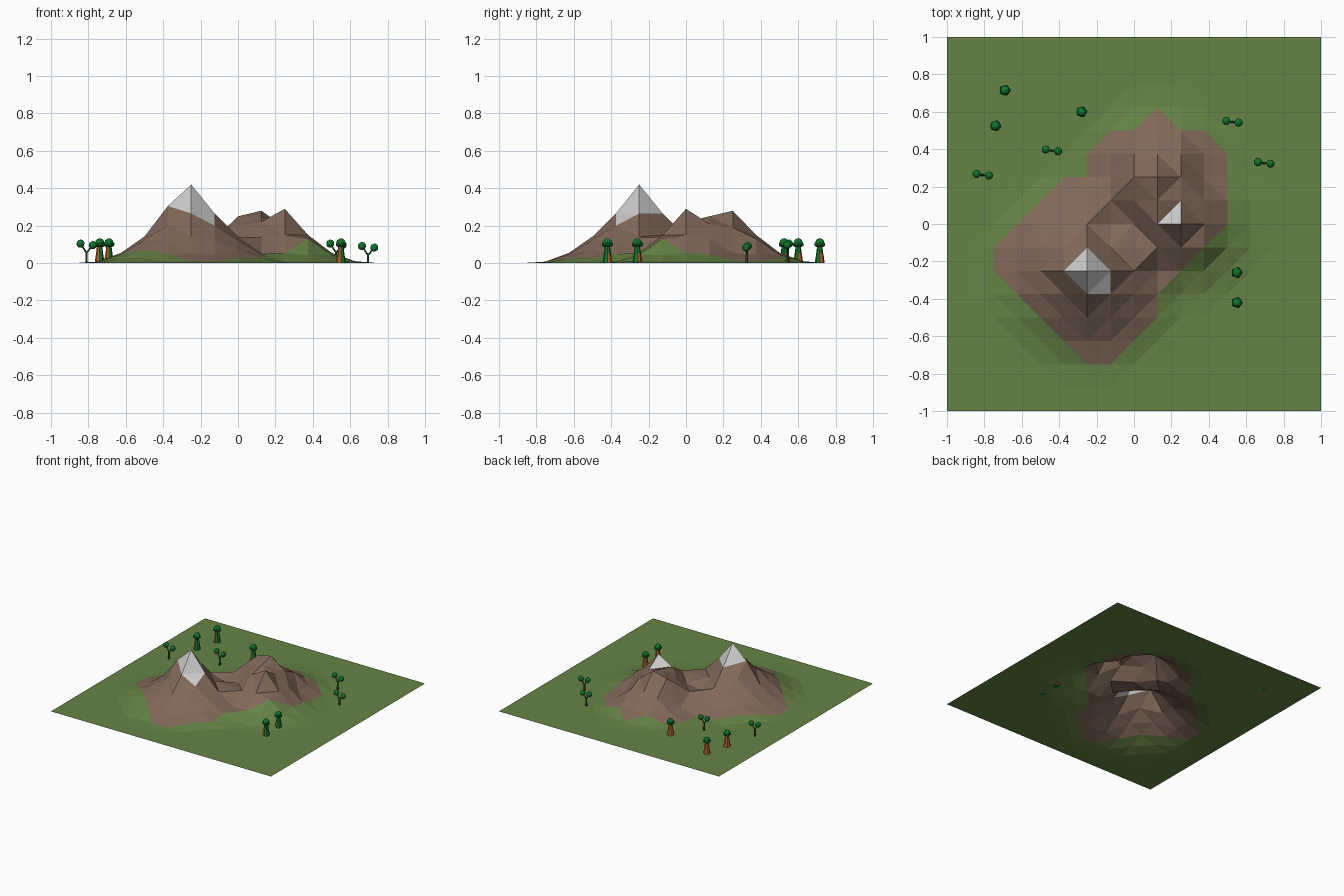
import bpy, bmesh, math
from mathutils import Vector, Matrix

if "Cube" in bpy.data.objects:
    bpy.data.objects.remove(bpy.data.objects["Cube"])

def material(name, rgb):
    m = bpy.data.materials.new(name)
    m.diffuse_color = (*rgb, 1)
    m.use_nodes = True
    m.node_tree.nodes["Principled BSDF"].inputs["Base Color"].default_value = m.diffuse_color
    return m

GRASS = material("grass", (.13, .23, .06))
ROCK = material("rock", (.22, .14, .10))
SNOW = material("snow", (.75, .75, .75))
BARK = material("orange_bark", (.45, .12, .025))
TWIG = material("dark_bark", (.14, .06, .025))
LEAF = material("leaves", (.005, .2, .03))

def finish(name, bm, mats):
    me = bpy.data.meshes.new(name)
    bm.to_mesh(me)
    bm.free()
    for m in mats:
        me.materials.append(m)
    ob = bpy.data.objects.new(name, me)
    bpy.context.collection.objects.link(ob)
    return ob

# Terrain heights: three peaks with radial falloff on a 16 x 16 grid
S = .125
TALL = [(0, .42), (.125, .265), (.177, .20), (.25, .142), (.375, .055), (.5, .008), (.56, 0)]
LOW = [(0, .29), (.125, .19), (.177, .14), (.25, .085), (.375, .02), (.45, 0)]
SIDE = [(0, .28), (.125, .15), (.177, .13), (.25, .055), (.375, .01), (.45, 0)]
PEAKS = [(-.25, -.25, TALL), (.25, 0, SIDE), (.125, .25, SIDE)]
# Ridge, shoulder and hollow corrections by grid index
FIX = {(-3, -2): .305, (-1, -3): .20, (2, 0): .29, (1, 0): .22, (1, 1): .25, (0, 2): .25,
       (0, 1): .20, (2, 1): .21, (2, 2): .19, (0, -1): .14, (1, -1): .14, (0, -2): .14,
       (-1, 0): .10, (0, 0): .12, (-1, -1): .15, (-2, 0): .14, (-1, 1): .13}

def falloff(profile, d):
    for (a, za), (b, zb) in zip(profile, profile[1:]):
        if d <= b:
            return za + (zb - za) * (d - a) / (b - a)
    return 0

def height(i, j):
    if (i, j) in FIX:
        return FIX[i, j]
    return max(falloff(p, math.hypot(i * S - x, j * S - y)) for x, y, p in PEAKS)

# Outline of the rocky area and of the snow caps, in grid units
ROCK_EDGE = [(-6, -1), (-3, 2), (-2, 2), (-2, 3), (-1, 4), (0, 4), (1, 5), (2, 4), (3, 4), (4, 3),
             (4, 0), (1, -3), (1, -4), (-1, -6), (-2, -6), (-6, -2)]
CAPS = [[(-3, -2), (-2, -1), (-1, -2), (-1, -3), (-2, -3)], [(1, 0), (2, 1), (2, 0), (1, -1)]]

def inside(p, poly):
    hit = False
    for (x1, y1), (x2, y2) in zip(poly, poly[1:] + poly[:1]):
        if (y1 > p[1]) != (y2 > p[1]) and p[0] < (x2 - x1) * (p[1] - y1) / (y2 - y1) + x1:
            hit = not hit
    return hit

bm = bmesh.new()
R = range(-8, 9)
v = {(i, j): bm.verts.new((i * S, j * S, height(i, j))) for i in R for j in R}
for i in R[:-1]:
    for j in R[:-1]:
        a, b, c, d = v[i, j], v[i + 1, j], v[i + 1, j + 1], v[i, j + 1]
        # split along the shorter diagonal so facets follow the contours
        if (a.co - c.co).length < (b.co - d.co).length:
            tris = [(a, b, c), (a, c, d)]
        else:
            tris = [(a, b, d), (b, c, d)]
        for t in tris:
            f = bm.faces.new(t)
            q = f.calc_center_median() / S
            if any(inside(q, cap) for cap in CAPS):
                f.material_index = 2
            elif inside(q, ROCK_EDGE):
                f.material_index = 1
finish("mountain_terrain", bm, [GRASS, ROCK, SNOW])

# Tree helpers
def limb(bm, p, q, r1, r2, n):
    p, q = Vector(p), Vector(q)
    m = Matrix.Translation((p + q) / 2) @ (q - p).to_track_quat('Z', 'Y').to_matrix().to_4x4()
    bmesh.ops.create_cone(bm, cap_ends=True, segments=n, radius1=r1, radius2=r2,
                          depth=(q - p).length, matrix=m)

def ball(bm, c, r, sub=2):
    n = len(bm.faces)
    bmesh.ops.create_icosphere(bm, subdivisions=sub, radius=r, matrix=Matrix.Translation(c))
    bm.faces.ensure_lookup_table()
    for f in bm.faces[n:]:
        f.material_index = 1

# Stout trees: flared trunk and clustered crown
for k, (x, y) in enumerate([(-.69, .715), (-.74, .525), (-.28, .6), (.55, -.26), (.55, -.42)]):
    bm = bmesh.new()
    limb(bm, (x, y, 0), (x, y, .05), .027, .019, 8)
    limb(bm, (x, y, .05), (x, y, .09), .019, .014, 8)
    ball(bm, (x, y, .108), .025)
    for s in range(5):
        t = s * math.tau / 5
        ball(bm, (x + .017 * math.cos(t), y + .017 * math.sin(t), .1), .015, 1)
    finish(f"stout_tree_{k}", bm, [BARK, LEAF])

# Forked trees: thin trunk, two branches, two round crowns
for k, (x, y, z) in enumerate([(-.81, .262, 0), (-.44, .392, 0), (.525, .545, 0), (.695, .325, -.013)]):
    bm = bmesh.new()
    fork = (x, y, .055 + z)
    tips = [(x - .032, y + .006, .104 + z), (x + .034, y - .003, .096 + z)]
    limb(bm, (x, y, 0), fork, .008, .006, 6)
    for t in tips:
        limb(bm, fork, t, .005, .004, 6)
        ball(bm, t, .022)
    finish(f"forked_tree_{k}", bm, [TWIG, LEAF])
